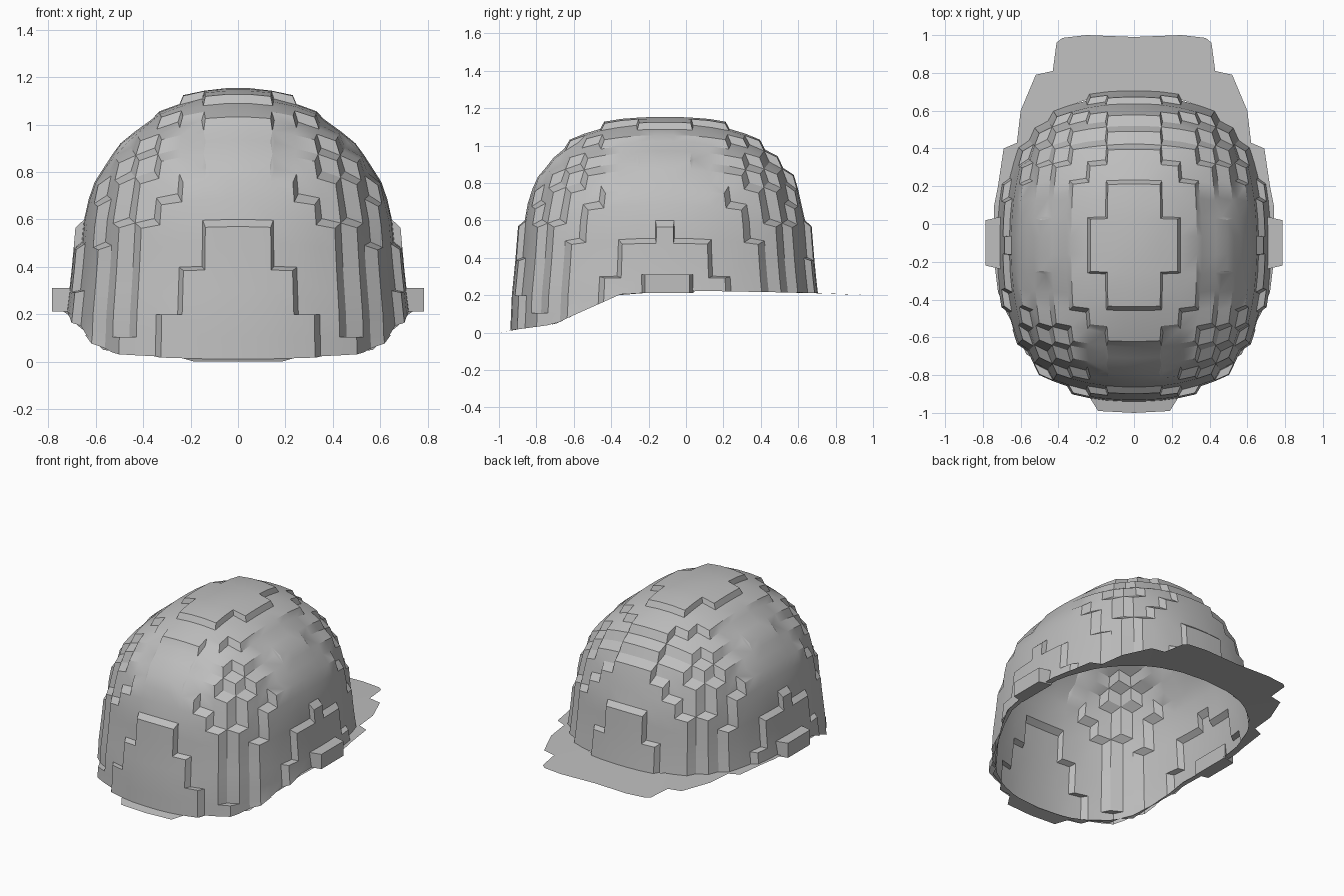
import bpy, bmesh
from mathutils import Vector

if "Cube" in bpy.data.objects:
    bpy.data.objects.remove(bpy.data.objects["Cube"])

CELL = 0.096            # block size of the stepped surface
HALF_WIDTH, HALF_LENGTH = 0.725, 0.82
CENTRE_Y, BASE_Z = -0.113, 0.2
ROUNDNESS = 2.3
NARROWING = 1.3         # the width shrinks faster than the length
# height -> relative length of the dome
DOME = [(0, 1.015), (0.2, 1), (0.4, 0.964), (0.6, 0.935), (0.8, 0.85),
        (0.9, 0.765), (1, 0.64), (1.08, 0.5), (1.13, 0.34), (1.165, 0.001)]
# front to back position -> height of the lower rim
RIM = [(-1, 0), (-0.92, 0.015), (-0.7, 0.045), (-0.63, 0.08), (-0.35, 0.205),
       (0, 0.225), (0.7, 0.212), (1, 0.2)]
# left half of the brim outline, front to back
BRIM = [(0, -1), (0.19, -0.99), (0.24, -0.91), (0.33, -0.9), (0.36, -0.85),
        (0.47, -0.8), (0.5, -0.73), (0.57, -0.69), (0.62, -0.57), (0.68, -0.46),
        (0.72, -0.36), (0.74, -0.2), (0.74, 0.1), (0.72, 0.2), (0.69, 0.4),
        (0.62, 0.43), (0.6, 0.6), (0.52, 0.79), (0.43, 0.81), (0.41, 0.96),
        (0.38, 0.985), (0.25, 1), (0, 0.99)]


def interpolate(table, value):
    if value <= table[0][0]:
        return table[0][1]
    for (a, fa), (b, fb) in zip(table, table[1:]):
        if value <= b:
            return fa + (fb - fa) * (value - a) / (b - a)
    return table[-1][1]


def plan_radius(x, y, size=1):
    """Below one inside the oval plan of the given relative size."""
    u = abs(x) / (HALF_WIDTH * size ** NARROWING)
    v = abs(y - CENTRE_Y) / (HALF_LENGTH * size)
    return (u ** ROUNDNESS + v ** ROUNDNESS) ** (1 / ROUNDNESS)


def inside(p):
    return plan_radius(p.x, p.y, interpolate(DOME, p.z)) < 1


def pull_to_dome(p):
    """Move a block corner most of the way to the smooth dome."""
    # the steps fade out along the middle of the front and the sides
    middle = min(abs(p.x), abs(p.y - CENTRE_Y)) < 0.2 and p.y < 0.2
    amount = 0.92 if middle and 0.62 < p.z < 1.05 else 0.68
    origin = Vector((0, CENTRE_Y, min(p.z, BASE_Z)))
    low, high = 0.5, 1.6
    for _ in range(20):
        mid = (low + high) / 2
        if inside(origin + (p - origin) * mid):
            low = mid
        else:
            high = mid
    return p.lerp(origin + (p - origin) * low, amount)


def make_object(name, bm, material):
    mesh = bpy.data.meshes.new(name)
    bm.to_mesh(mesh)
    bm.free()
    mesh.materials.append(material)
    ob = bpy.data.objects.new(name, mesh)
    bpy.context.collection.objects.link(ob)
    return ob


grey = bpy.data.materials.new("plain grey")
grey.use_nodes = True
colour = (0.52, 0.52, 0.52, 1)
grey.diffuse_color = colour
grey.node_tree.nodes["Principled BSDF"].inputs["Base Color"].default_value = colour


# Stepped helmet shell: outer faces of the blocks that fill the dome
def corner(i, j, k):
    return Vector(((i - 0.5) * CELL, CENTRE_Y + (j - 0.5) * CELL, BASE_Z + k * CELL))


half = Vector((CELL, CELL, CELL)) / 2
filled = {(i, j, k)
          for i in range(-9, 10) for j in range(-9, 10) for k in range(-3, 10)
          if inside(corner(i, j, k) + half)}
bm = bmesh.new()
verts = {}


def vertex(key):
    if key not in verts:
        p = pull_to_dome(corner(*key))
        p.z = max(p.z, interpolate(RIM, p.y))
        verts[key] = bm.verts.new(p)
    return verts[key]


for cell in sorted(filled):
    for axis in range(3):
        for side in (0, 1):
            neighbour = list(cell)
            neighbour[axis] += 2 * side - 1
            if tuple(neighbour) in filled or neighbour[2] < -3:
                continue
            loop = []
            for a, b in ((0, 0), (1, 0), (1, 1), (0, 1)):
                key = list(cell)
                key[axis] += side
                key[(axis + 1) % 3] += a
                key[(axis + 2) % 3] += b
                loop.append(vertex(tuple(key)))
            bm.faces.new(loop if side else loop[::-1])
# drop the faces squashed flat under the rim
squashed = [f for f in bm.faces
            if all(v.co.z <= interpolate(RIM, v.co.y) + 0.001 for v in f.verts)]
bmesh.ops.delete(bm, geom=squashed, context='FACES')
shell = make_object("helmet_shell", bm, grey)

# Thin brim around the rim, widening into the visor
bm = bmesh.new()
outline = BRIM + [(-x, y) for x, y in BRIM[-2:0:-1]]
pairs = []
for x, y in outline:
    s = min(1, 0.98 / plan_radius(x, y))
    ix, iy = x * s, CENTRE_Y + (y - CENTRE_Y) * s
    pairs.append((bm.verts.new((x, y, interpolate(RIM, y))),
                  bm.verts.new((ix, iy, interpolate(RIM, iy)))))
for (o1, i1), (o2, i2) in zip(pairs, pairs[1:] + pairs[:1]):
    bm.faces.new((o1, o2, i2, i1))
brim = make_object("brim", bm, grey)

# Small lug on each side
lugs = []
for name, sign in (("left_lug", 1), ("right_lug", -1)):
    bm = bmesh.new()
    bmesh.ops.create_cube(bm, size=1)
    for v in bm.verts:
        outer = v.co.x * sign > 0
        length = 0.24 if outer else 0.28
        v.co = Vector((sign * (0.785 if outer else 0.7),
                       -0.1 + v.co.y * length, 0.262 + v.co.z * 0.1))
    bmesh.ops.recalc_face_normals(bm, faces=bm.faces)
    lugs.append(make_object(name, bm, grey))

# Smooth facets with crisp steps
bpy.ops.object.select_all(action='DESELECT')
for ob in (shell, brim, *lugs):
    ob.select_set(True)
bpy.context.view_layer.objects.active = shell
bpy.ops.object.shade_smooth_by_angle(angle=0.5)
